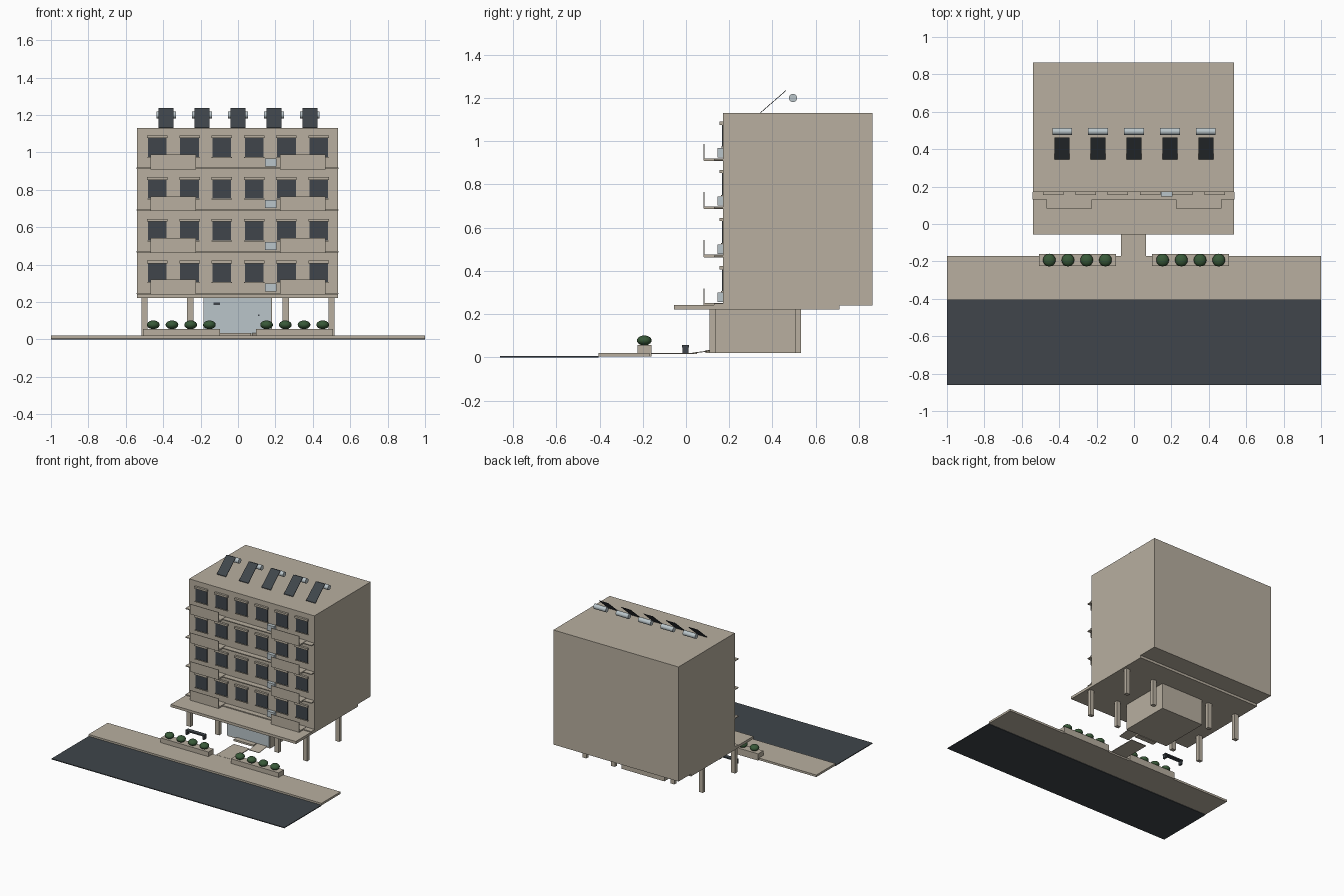
import bpy, bmesh, math
from mathutils import Vector

cube = bpy.data.objects.get("Cube")
if cube:
    bpy.data.objects.remove(cube, do_unlink=True)


def material(name, rgb):
    m = bpy.data.materials.new(name)
    m.use_nodes = True
    color = (*rgb, 1)
    m.diffuse_color = color
    m.node_tree.nodes["Principled BSDF"].inputs["Base Color"].default_value = color
    return m


BEIGE = material("beige plaster", (0.48, 0.43, 0.35))
DARK = material("dark slate", (0.05, 0.06, 0.07))
GLASS = material("pale blue grey", (0.49, 0.56, 0.59))
GREEN = material("leaf green", (0.04, 0.10, 0.04))


def box(name, x, y, z, mat=BEIGE):
    """Box from (min, max) ranges on each axis."""
    bm = bmesh.new()
    bmesh.ops.create_cube(bm, size=1)
    for v in bm.verts:
        v.co = Vector([r[0] if c < 0 else r[1] for c, r in zip(v.co, (x, y, z))])
    return finish(name, bm, mat)


def finish(name, bm, mat):
    mesh = bpy.data.meshes.new(name)
    bm.to_mesh(mesh)
    bm.free()
    mesh.materials.append(mat)
    ob = bpy.data.objects.new(name, mesh)
    bpy.context.collection.objects.link(ob)
    return ob


def sloped(name, x, start, end, thick, mat):
    """Thin plate rising from start (y, z) to end (y, z)."""
    ob = box(name, x, (start[0], end[0]), (0, thick), mat)
    for v in ob.data.vertices:
        v.co.z += start[1] if v.co.y < (start[0] + end[0]) / 2 else end[1]
    return ob


def around(c, half):
    return (c - half, c + half)


# Ground: road, pavement, path and ramp
box("road", (-1, 1), (-0.86, -0.405), (0, 0.006), DARK)
box("pavement", (-1, 1), (-0.405, -0.17), (0.004, 0.02))
box("entrance_path", (-0.07, 0.065), (-0.17, 0.05), (0.016, 0.021))
box("entrance_step", (-0.1, 0.07), (0.09, 0.13), (0.02, 0.034))
sloped("entrance_ramp", (0.075, 0.16), (0.03, 0.018), (0.14, 0.031), 0.004, BEIGE)

# Planters with round shrubs
for side in (-1, 1):
    box("planter", around(side * 0.302, 0.205), (-0.225, -0.16), (0.004, 0.056))
    for i in range(4):
        bm = bmesh.new()
        bmesh.ops.create_uvsphere(bm, u_segments=16, v_segments=10, radius=0.034)
        bmesh.ops.scale(bm, vec=(1, 1, 0.68), verts=bm.verts)
        bmesh.ops.translate(bm, vec=(side * (0.153 + i * 0.1), -0.193, 0.078),
                            verts=bm.verts)
        for f in bm.faces:
            f.smooth = True
        finish("shrub", bm, GREEN)

# Bench
box("bench_seat", (-0.44, -0.28), (-0.018, 0.014), (0.046, 0.056), DARK)
for x in (-0.432, -0.288):
    box("bench_leg", around(x, 0.007), (-0.016, 0.012), (0.02, 0.047), DARK)

# Lobby with glazed front
box("lobby", (-0.185, 0.182), (0.135, 0.53), (0.02, 0.222))
box("lobby_glass", (-0.185, 0.176), (0.129, 0.136), (0.03, 0.221), GLASS)
box("entrance_plate", (-0.13, -0.095), (0.124, 0.13), (0.184, 0.197), DARK)
box("door_handle", (0.106, 0.114), (0.124, 0.13), (0.125, 0.134), DARK)

# Columns
for x in (-0.5, -0.255, 0.255, 0.5):
    for y in (0.123, 0.518):
        box("column", around(x, 0.017), around(y, 0.014), (0.02, 0.224))

# Main volume and canopy slab
box("canopy_slab", (-0.54, 0.535), (-0.055, 0.71), (0.222, 0.242))
box("main_block", (-0.54, 0.535), (0.172, 0.863), (0.241, 1.13))

# Floors: ledge, balconies, windows and cooling unit
WALL = 0.172
for floor in range(4):
    base = 0.242 + floor * 0.223
    box("floor_ledge", (-0.543, 0.538), (0.13, WALL), (base, base + 0.007))
    for side in (-1, 1):
        x = around(side * 0.346, 0.122)
        box("balcony_floor", x, (0.083, WALL), (base - 0.002, base + 0.01))
        box("balcony_front", x, (0.082, 0.086), (base, base + 0.077))
    for x in (-0.431, -0.259, -0.087, 0.087, 0.259, 0.431):
        box("window_pane", around(x, 0.05), (WALL - 0.006, WALL),
            (base + 0.062, base + 0.167), DARK)
        box("window_sill", around(x, 0.054), (WALL - 0.01, WALL),
            (base + 0.059, base + 0.064))
        box("window_lintel", around(x, 0.055), (0.156, WALL),
            (base + 0.165, base + 0.18))
    box("cooling_unit", (0.145, 0.207), (0.146, WALL), (base + 0.014, base + 0.057), GLASS)

# Rooftop solar heaters
for i in range(-2, 3):
    x = i * 0.192
    sloped("solar_panel", around(x, 0.04), (0.345, 1.13), (0.463, 1.233), 0.004, DARK)
    bm = bmesh.new()
    bmesh.ops.create_cone(bm, cap_ends=True, segments=20, radius1=0.019,
                          radius2=0.019, depth=0.106)
    for v in bm.verts:
        v.co = Vector((x + v.co.z, 0.495 + v.co.x, 1.2 + v.co.y))
    bmesh.ops.recalc_face_normals(bm, faces=bm.faces)
    for f in bm.faces:
        f.smooth = len(f.verts) == 4
    tank = finish("water_tank", bm, GLASS)
    for e in tank.data.edges:
        a, b = (tank.data.vertices[k].co for k in e.vertices)
        e.use_edge_sharp = abs(a.x - b.x) < 0.01
